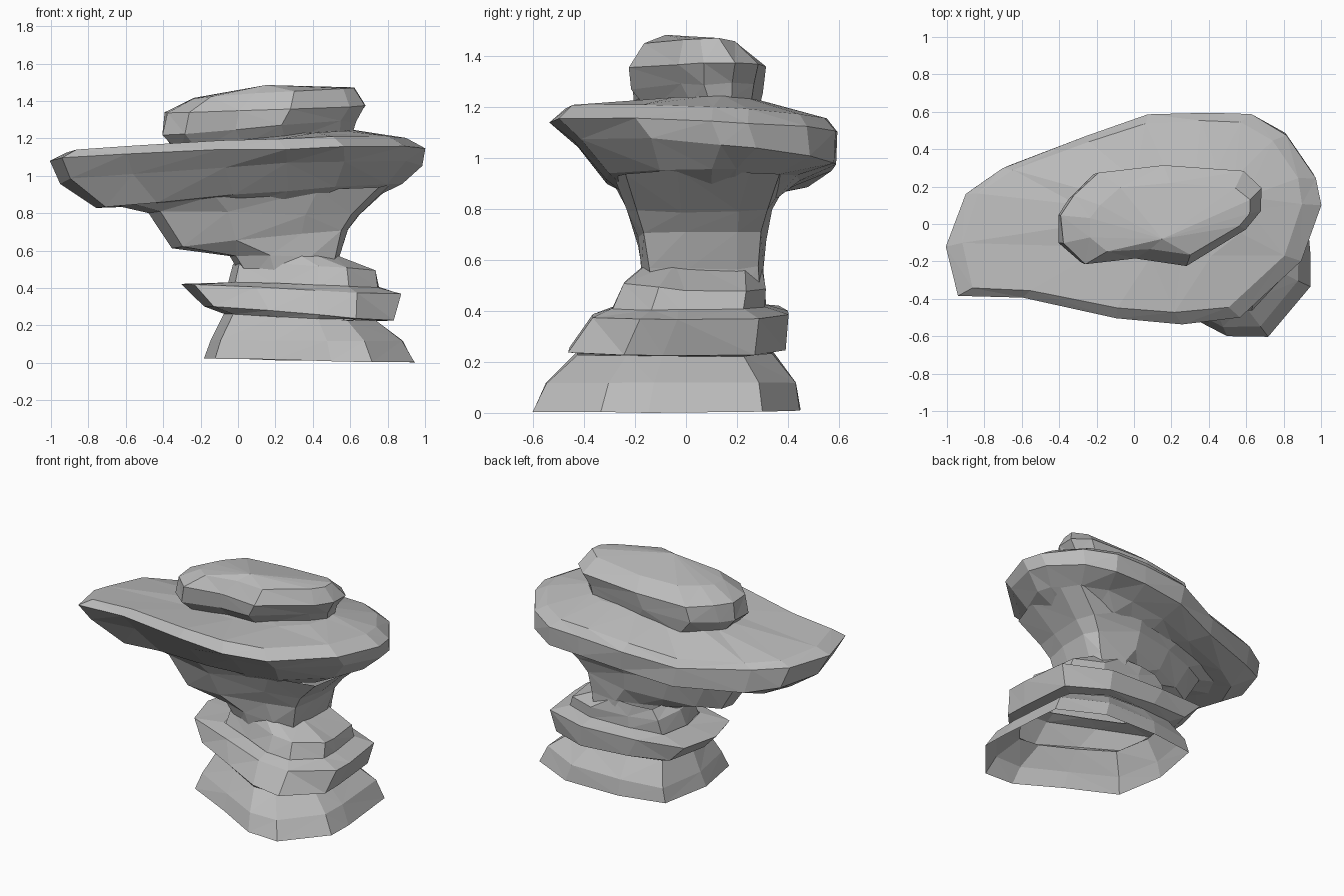
import bpy, bmesh, random
from mathutils import Vector

if "Cube" in bpy.data.objects:
    bpy.data.objects.remove(bpy.data.objects["Cube"], do_unlink=True)

random.seed(4)

stone = bpy.data.materials.new("grey stone")
stone.use_nodes = True
grey = (0.5, 0.5, 0.5, 1)
stone.diffuse_color = grey
stone.node_tree.nodes["Principled BSDF"].inputs["Base Color"].default_value = grey


def fit(outline, x0, x1, y0, y1, z, slope_x=0, slope_y=0, sag=0):
    """Stretch an outline into a box on a tilted plane, sagging at the back left."""
    xs, ys = zip(*outline)
    points = []
    for x, y in outline:
        px = x0 + (x1 - x0) * (x - min(xs)) / (max(xs) - min(xs))
        py = y0 + (y1 - y0) * (y - min(ys)) / (max(ys) - min(ys))
        drop = sag * max(0, py) * max(0, 1 - 2 * abs(px + .4))
        points.append(Vector((px, py, z + slope_x * px + slope_y * py - drop)))
    return points


def rock(name, outline, rings, peak=None, rough=0.007):
    """Loft a rough faceted shell through the rings, closed by an optional peak."""
    bm = bmesh.new()
    loops = []
    for ring in rings:
        loop = []
        for p in fit(outline, *ring):
            p += Vector([random.uniform(-rough, rough) for axis in "xyz"])
            p.z = max(p.z, 0)
            loop.append(bm.verts.new(p))
        loops.append(loop)
    n = len(outline)
    for low, high in zip(loops, loops[1:]):
        for i in range(n):
            j = (i + 1) % n
            bm.faces.new((low[i], low[j], high[j], high[i]))
    if peak:
        tip = bm.verts.new(peak)
        for i in range(n):
            bm.faces.new((loops[-1][i], loops[-1][(i + 1) % n], tip))
    bmesh.ops.triangulate(bm, faces=bm.faces[:], quad_method="SHORT_EDGE")
    mesh = bpy.data.meshes.new(name)
    bm.to_mesh(mesh)
    bm.free()
    mesh.materials.append(stone)
    obj = bpy.data.objects.new(name, mesh)
    bpy.context.collection.objects.link(obj)
    return obj


# Outlines seen from above, counter-clockwise
foot_outline = [(-.18, .05), (-.12, -.28), (.2, -.44), (.5, -.59), (.72, -.59), (.94, -.33),
                (.94, -.14), (.9, .3), (.6, .45), (.2, .45), (-.12, .4)]
stalk_outline = [(-.36, 0), (-.3, -.12), (0, -.18), (.35, -.18), (.56, -.15), (.6, 0),
                 (.6, .2), (.55, .29), (.25, .31), (0, .25), (-.2, .18), (-.34, .1)]
slab_outline = [(-1, -.12), (-.94, -.39), (-.6, -.4), (-.09, -.51), (.25, -.53), (.57, -.5),
                (.9, -.2), (1, .1), (.97, .25), (.82, .48), (.63, .59), (.4, .6),
                (.08, .58), (-.26, .47), (-.7, .3), (-.9, .16)]
cap_outline = [(-.41, .05), (-.4, -.1), (-.28, -.2), (0, -.18), (.27, -.22), (.6, -.02),
               (.68, .08), (.68, .19), (.58, .28), (.15, .31), (-.2, .28), (-.34, .15)]

# Flared foot, hollow below
rock("foot_rock", foot_outline, [
    (-.18, .94, -.6, .45, .02, -.02),
    (-.15, .88, -.55, .43, .12),
    (-.07, .74, -.43, .34, .26, -.05)], rough=.004)

# Overhanging lower ledge
rock("lower_ledge", foot_outline, [
    (-.07, .74, -.43, .34, .26, -.05),
    (-.18, .83, -.46, .39, .29, -.08),
    (-.3, .87, -.37, .4, .41, -.05),
    (-.07, .74, -.29, .31, .43, -.03)], rough=.004)

# Collar around the stalk
rock("collar_rock", foot_outline, [
    (-.06, .75, -.29, .31, .42, -.02),
    (-.03, .73, -.24, .31, .53, -.06, -.06),
    (.03, .5, -.16, .3, .58)], rough=.006)

# Stalk with a keel reaching out under the slab
rock("stalk", stalk_outline, [
    (.03, .52, -.15, .31, .45),
    (-.05, .54, -.17, .31, .57),
    (-.36, .59, -.19, .31, .65, .1),
    (-.48, .65, -.23, .34, .8, -.01),
    (-.7, .82, -.28, .4, .9, .06)])

# Large tilted slab
rock("table_slab", slab_outline, [
    (-.5, .68, -.22, .36, .85),
    (-.76, .88, -.32, .44, .89, .08, -.02),
    (-.95, .99, -.44, .59, 1.005, .06, -.1, .2),
    (-1, 1, -.53, .6, 1.115, .035, -.045, .2),
    (-.92, .9, -.47, .56, 1.165, .05, -.05, .2),
    (-.36, .62, -.18, .29, 1.19, .09)], peak=(.13, .05, 1.22))

# Boulder on top
rock("cap_boulder", cap_outline, [
    (-.32, .61, -.15, .28, 1.16, .12),
    (-.41, .63, -.22, .3, 1.25, .07),
    (-.39, .68, -.23, .31, 1.35, .03),
    (-.24, .62, -.16, .22, 1.43, .06)], peak=(.15, -.08, 1.485))
